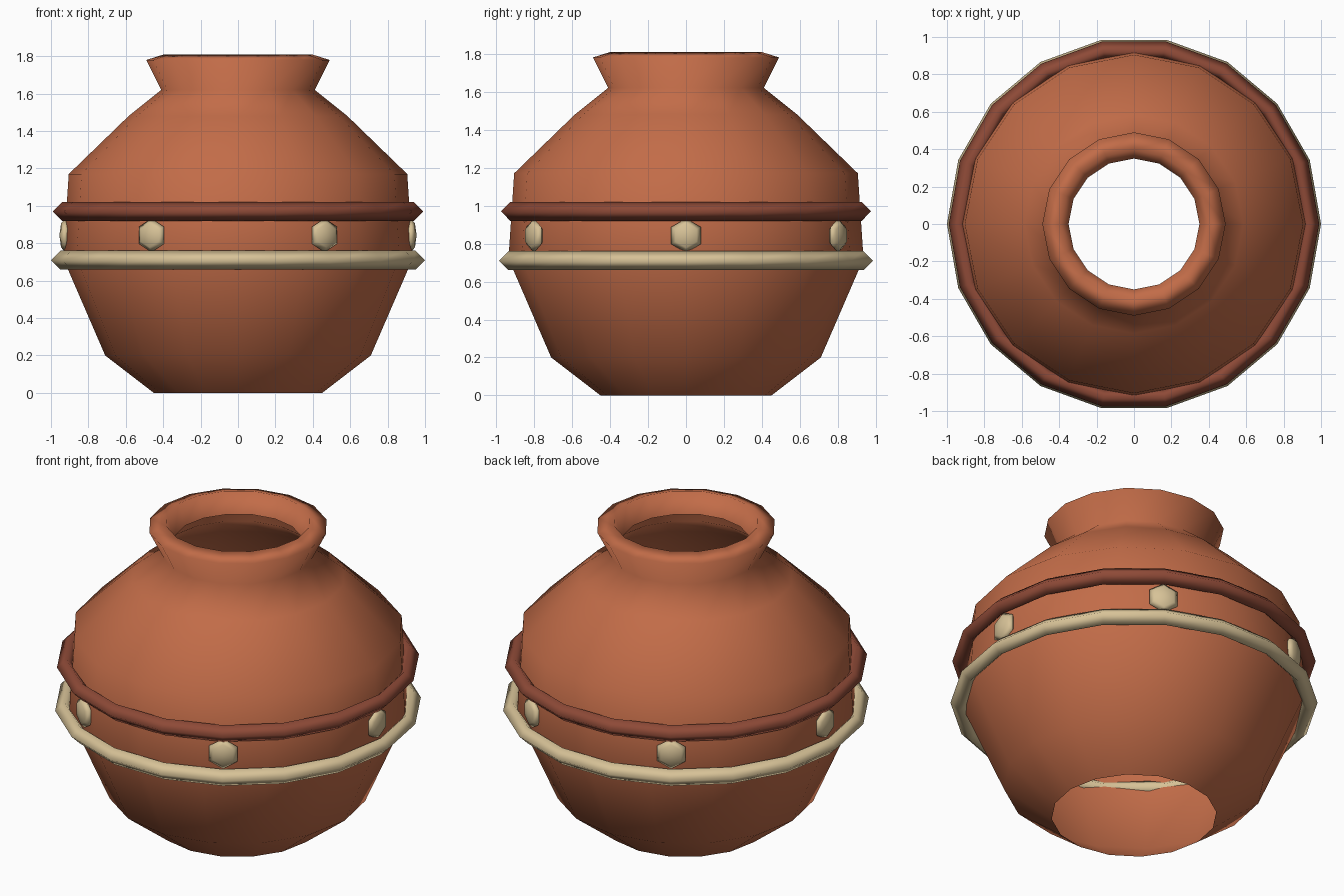
import bpy
import bmesh
from math import cos, sin, pi, radians
from mathutils import Matrix

cube = bpy.data.objects.get("Cube")
if cube:
    bpy.data.objects.remove(cube, do_unlink=True)


def make_material(name, color):
    mat = bpy.data.materials.new(name)
    mat.use_nodes = True
    mat.diffuse_color = (*color, 1)
    mat.node_tree.nodes["Principled BSDF"].inputs["Base Color"].default_value = (*color, 1)
    return mat


clay = make_material("terracotta", (0.54, 0.15, 0.065))
dark_clay = make_material("dark red clay", (0.27, 0.068, 0.038))
cream = make_material("cream glaze", (0.68, 0.54, 0.31))


def finish(name, bm, mat):
    mesh = bpy.data.meshes.new(name)
    bm.to_mesh(mesh)
    bm.free()
    mesh.materials.append(mat)
    mesh.shade_smooth()
    obj = bpy.data.objects.new(name, mesh)
    bpy.context.collection.objects.link(obj)
    return obj


def lathe(name, profile, sides, mat, closed=False):
    """Turn a (radius, height) profile around the z axis."""
    bm = bmesh.new()
    rings = [[bm.verts.new((r * cos(2 * pi * i / sides), r * sin(2 * pi * i / sides), z))
              for i in range(sides)] for r, z in profile]
    pairs = list(zip(rings, rings[1:]))
    if closed:
        pairs.append((rings[-1], rings[0]))
    for low, high in pairs:
        for i in range(sides):
            j = (i + 1) % sides
            bm.faces.new((low[i], low[j], high[j], high[i]))
    return finish(name, bm, mat)


# Pot wall: open at the base, folded inward at the lip
lathe("pot_body", [(0.45, 0), (0.71, 0.2), (0.935, 0.72), (0.905, 1.17), (0.585, 1.48),
                   (0.41, 1.62), (0.49, 1.78), (0.395, 1.81), (0.35, 1.69)], 16, clay)


# Raised bands with a diamond cross-section
def band(name, radius, height, mat, t=0.05):
    lathe(name, [(radius, height - t), (radius + t, height),
                 (radius, height + t), (radius - t, height)], 18, mat, closed=True)


band("upper_band", 0.94, 0.97, dark_clay)
band("lower_band", 0.95, 0.71, cream)

# Six flattened hexagonal studs between the bands
for i in range(6):
    bm = bmesh.new()
    turn = (Matrix.Rotation(radians(60 * i), 4, "Z") @ Matrix.Translation((0.925, 0, 0.842))
            @ Matrix.Diagonal((0.03, 0.09, 0.09, 1))
            @ Matrix.Rotation(radians(90), 4, "X") @ Matrix.Rotation(radians(90), 4, "Y"))
    bmesh.ops.create_uvsphere(bm, u_segments=6, v_segments=4, radius=1, matrix=turn)
    finish(f"stud_{i + 1}", bm, cream)
